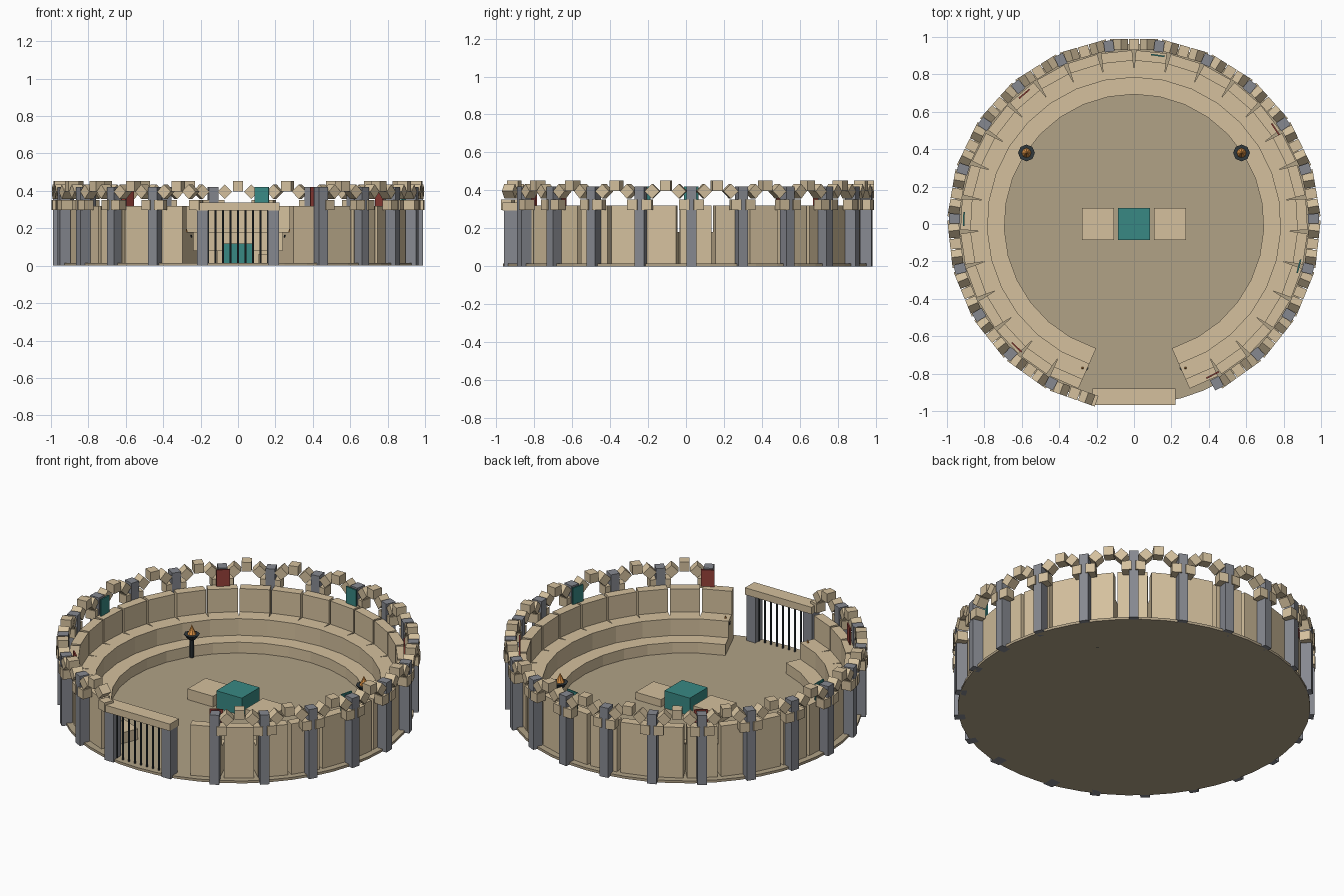
import bpy, bmesh
from math import radians, sin, cos, pi
from mathutils import Matrix, Vector

if "Cube" in bpy.data.objects:
    bpy.data.objects.remove(bpy.data.objects["Cube"])


def material(name, rgb):
    m = bpy.data.materials.new(name)
    m.diffuse_color = (*rgb, 1)
    m.use_nodes = True
    m.node_tree.nodes["Principled BSDF"].inputs["Base Color"].default_value = m.diffuse_color
    return m


SAND = material("sandstone", (0.66, 0.53, 0.34))
DIRT = material("packed_dirt", (0.44, 0.36, 0.24))
STONE = material("grey_stone", (0.24, 0.25, 0.28))
IRON = material("iron", (0.03, 0.04, 0.045))
TEAL = material("teal", (0.04, 0.25, 0.23))
RED = material("red", (0.30, 0.05, 0.04))
FIRE = material("flame", (0.75, 0.30, 0.06))


def finish(name, bm, mat):
    bmesh.ops.recalc_face_normals(bm, faces=bm.faces)
    me = bpy.data.meshes.new(name)
    bm.to_mesh(me)
    bm.free()
    me.materials.append(mat)
    ob = bpy.data.objects.new(name, me)
    bpy.context.collection.objects.link(ob)
    return ob


def add_box(bm, size, matrix):
    bmesh.ops.create_cube(bm, size=1, matrix=matrix @ Matrix.Diagonal((*size, 1)))


def box(name, lo, hi, mat):
    bm = bmesh.new()
    lo, hi = Vector(lo), Vector(hi)
    add_box(bm, hi - lo, Matrix.Translation((lo + hi) / 2))
    return finish(name, bm, mat)


def cone(name, x, y, z0, z1, r0, r1, mat, sides=8):
    bm = bmesh.new()
    bmesh.ops.create_cone(bm, cap_ends=True, segments=sides, radius1=r0, radius2=r1,
                          depth=z1 - z0, matrix=Matrix.Translation((x, y, (z0 + z1) / 2)))
    return finish(name, bm, mat)


def polar(deg, r=0, z=0):
    # local x points outward, local y runs along the wall
    return Matrix.Rotation(radians(deg), 4, 'Z') @ Matrix.Translation((r, 0, z))


# Arena floor
cone("arena_floor", 0, 0, 0, 0.015, 0.965, 0.965, DIRT, 48)

# Stepped seating blocks, open at the front gate
profile = [(0.69, 0.01), (0.69, 0.08), (0.78, 0.08), (0.78, 0.18),
           (0.87, 0.18), (0.87, 0.32), (0.925, 0.32), (0.925, 0.01)]
SEATS, GAP, W = 28, 36, 0.166
step = (360 - GAP) / SEATS
bm = bmesh.new()
for i in range(SEATS):
    m = polar(-90 + GAP / 2 + (i + 0.5) * step)
    face = bm.faces.new([bm.verts.new(m @ Vector((r, -W / 2, z))) for r, z in profile])
    side = m.to_3x3() @ Vector((0, W, 0))
    ext = bmesh.ops.extrude_face_region(bm, geom=[face], use_keep_orig=True)
    bmesh.ops.translate(bm, vec=side, verts=[v for v in ext["geom"] if isinstance(v, bmesh.types.BMVert)])
finish("seating_tiers", bm, SAND)

# Pillars, arches of five blocks, banners on every third pillar
pillars, arches = bmesh.new(), bmesh.new()
PILLARS, START = 20, -62.5
bay = 305 / (PILLARS - 1)
for i in range(PILLARS):
    a = START + i * bay
    add_box(pillars, (0.06, 0.052, 0.42), polar(a, 0.96, 0.21))
    for k in range(5):
        t = k * pi / 4
        m = polar(a + bay / 2, 0.96) @ Matrix.Translation((0, 0.1 * cos(t), 0.325 + 0.1 * sin(t)))
        add_box(arches, (0.06, 0.055, 0.055), m @ Matrix.Rotation(t, 4, 'X'))
    if i % 3 == 0:
        bm = bmesh.new()
        add_box(bm, (0.008, 0.075, 0.1), polar(a, 0.91, 0.37))
        finish("banner", bm, TEAL if i % 2 else RED)
finish("wall_pillars", pillars, STONE)
finish("arch_blocks", arches, SAND)

# Gate with portcullis bars
for s in (-1, 1):
    box("gate_post", (s * 0.19 - 0.03, -0.96, 0), (s * 0.19 + 0.03, -0.89, 0.3), STONE)
box("gate_lintel", (-0.222, -0.968, 0.295), (0.222, -0.88, 0.337), SAND)
for i in range(9):
    x = -0.16 + i * 0.04
    cone("gate_bar", x, -0.925, 0.01, 0.3, 0.006, 0.006, IRON, 6)

# Winner's podium
box("podium_centre", (-0.085, -0.085, 0.01), (0.085, 0.085, 0.12), TEAL)
box("podium_left", (-0.277, -0.085, 0.01), (-0.107, 0.085, 0.08), SAND)
box("podium_right", (0.107, -0.085, 0.01), (0.277, 0.085, 0.06), SAND)

for s in (-1, 1):
    # Standing braziers
    x, y = s * 0.575, 0.38
    cone("brazier_pole", x, y, 0.0, 0.135, 0.013, 0.013, IRON)
    cone("brazier_bowl", x, y, 0.125, 0.155, 0.022, 0.045, IRON)
    cone("brazier_flame", x, y, 0.15, 0.21, 0.028, 0, FIRE)
    # Torches on the seating ends
    x, y = s * 0.26, -0.77
    cone("torch_cup", x, y, 0.145, 0.165, 0.008, 0.016, IRON)
    cone("torch_flame", x + s * 0.015, y, 0.165, 0.2, 0.011, 0, FIRE)
    box("torch_bracket", (x - 0.015, y - 0.006, 0.15), (x + 0.015, y + 0.006, 0.16), IRON)
